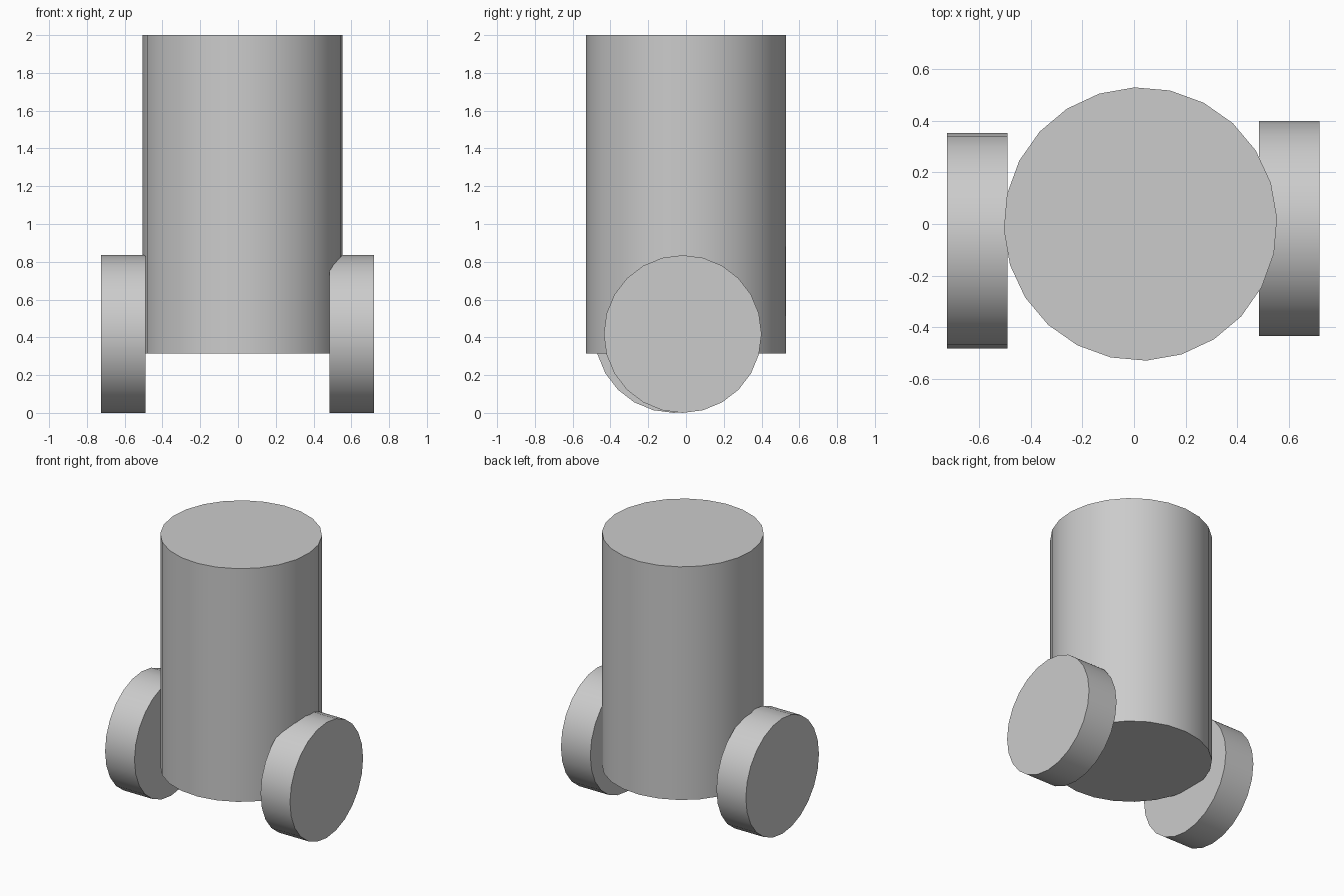
import bpy
from math import radians

if "Cube" in bpy.data.objects:
    bpy.data.objects.remove(bpy.data.objects["Cube"])


def cylinder(name, radius, depth, location, rotation):
    bpy.ops.mesh.primitive_cylinder_add(vertices=24, radius=radius, depth=depth,
                                        location=location, rotation=rotation)
    obj = bpy.context.object
    obj.name = name
    bpy.ops.object.shade_smooth_by_angle(angle=radians(30))
    return obj


# Upright drum body, raised off the ground
BOTTOM, TOP = 0.315, 2.0
cylinder("body", 0.53, TOP - BOTTOM, (0.025, 0, (BOTTOM + TOP) / 2),
         (0, 0, radians(2.5)))

# Side wheels, slightly offset from each other front to back
RADIUS, WIDTH = 0.4175, 0.235
for name, x, y in (("left_wheel", -0.6075, -0.065), ("right_wheel", 0.6025, -0.0175)):
    cylinder(name, RADIUS, WIDTH, (x, y, RADIUS), (0, radians(90), 0))
